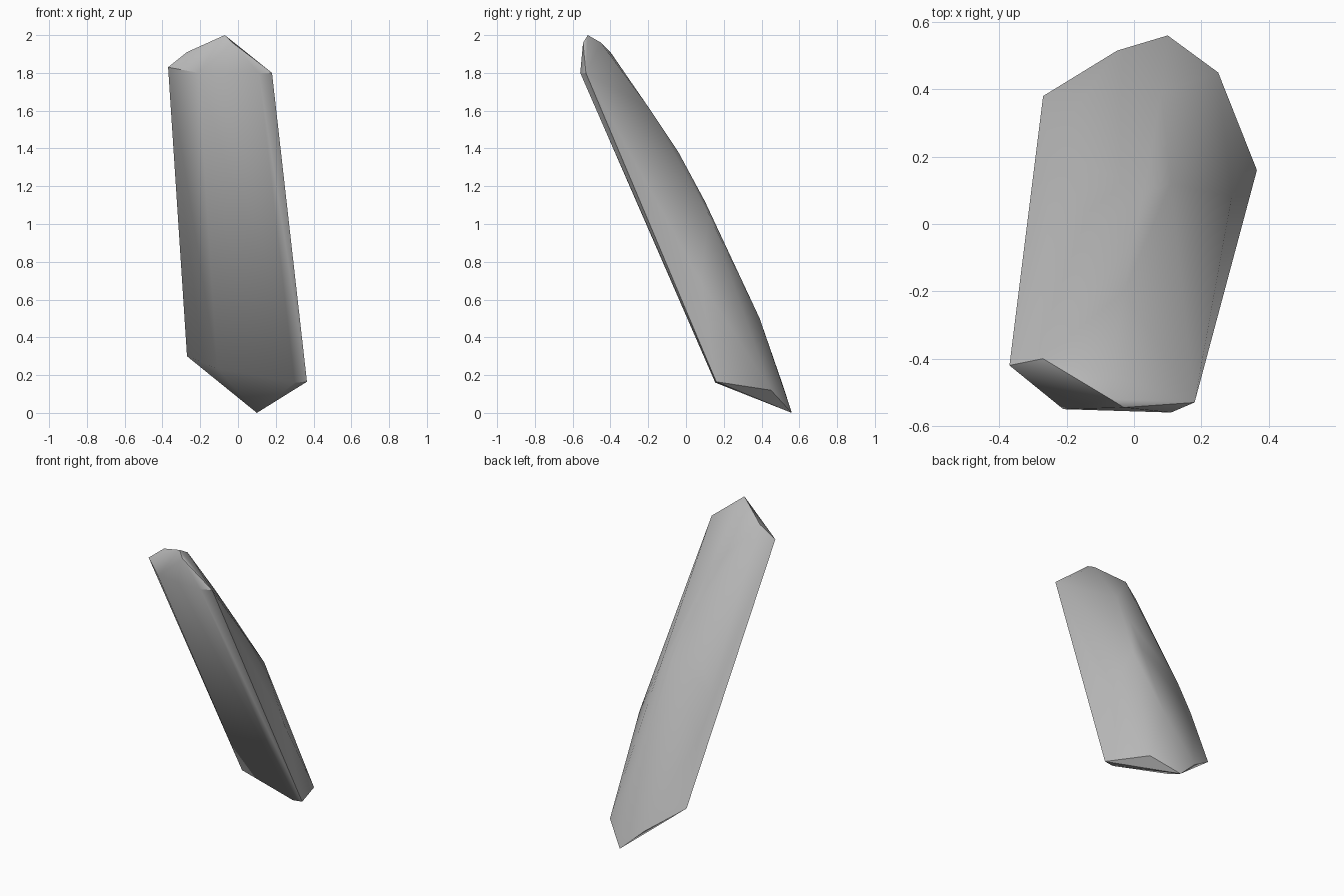
import bpy, bmesh, math

cube = bpy.data.objects.get("Cube")
if cube:
    bpy.data.objects.remove(cube, do_unlink=True)

stone = bpy.data.materials.new("grey_stone")
stone.use_nodes = True
grey = (0.5, 0.5, 0.5, 1.0)
stone.diffuse_color = grey
stone.node_tree.nodes["Principled BSDF"].inputs["Base Color"].default_value = grey

# Corner points of the leaning shard, grouped by feature
crown = [(-0.37, -0.42, 1.83), (-0.21, -0.55, 1.8), (0.11, -0.56, 1.8),
         (0.18, -0.53, 1.8), (-0.27, -0.4, 1.91), (-0.03, -0.545, 1.96),
         (-0.07, -0.52, 2)]
back_ridge = [(-0.06, -0.45, 1.96), (-0.03, -0.2, 1.62), (0, -0.04, 1.38),
              (0.03, 0.1, 1.12), (0.11, 0.12, 1.05), (0.08, 0.39, 0.5)]
side_bulges = [(-0.255, 0.11, 0.97), (-0.255, 0.23, 0.71), (0.29, 0.08, 0.69)]
foot = [(-0.27, 0.38, 0.3), (-0.11, 0.2, 0.235), (0.3, 0.155, 0.16),
        (0.365, 0.16, 0.165), (0.25, 0.45, 0.12), (-0.05, 0.515, 0.14),
        (0.1, 0.56, 0)]

# Wrap the corners into one faceted solid
bm = bmesh.new()
for point in crown + back_ridge + side_bulges + foot:
    bm.verts.new(point)
bmesh.ops.convex_hull(bm, input=bm.verts)
loose = [v for v in bm.verts if not v.link_faces]
bmesh.ops.delete(bm, geom=loose, context="VERTS")
bmesh.ops.recalc_face_normals(bm, faces=bm.faces)

mesh = bpy.data.meshes.new("stone_shard")
bm.to_mesh(mesh)
bm.free()
mesh.materials.append(stone)
shard = bpy.data.objects.new("stone_shard", mesh)
bpy.context.collection.objects.link(shard)

# Soft facets with crisp main edges
bpy.ops.object.select_all(action="DESELECT")
shard.select_set(True)
bpy.context.view_layer.objects.active = shard
bpy.ops.object.shade_smooth_by_angle(angle=math.radians(42))
